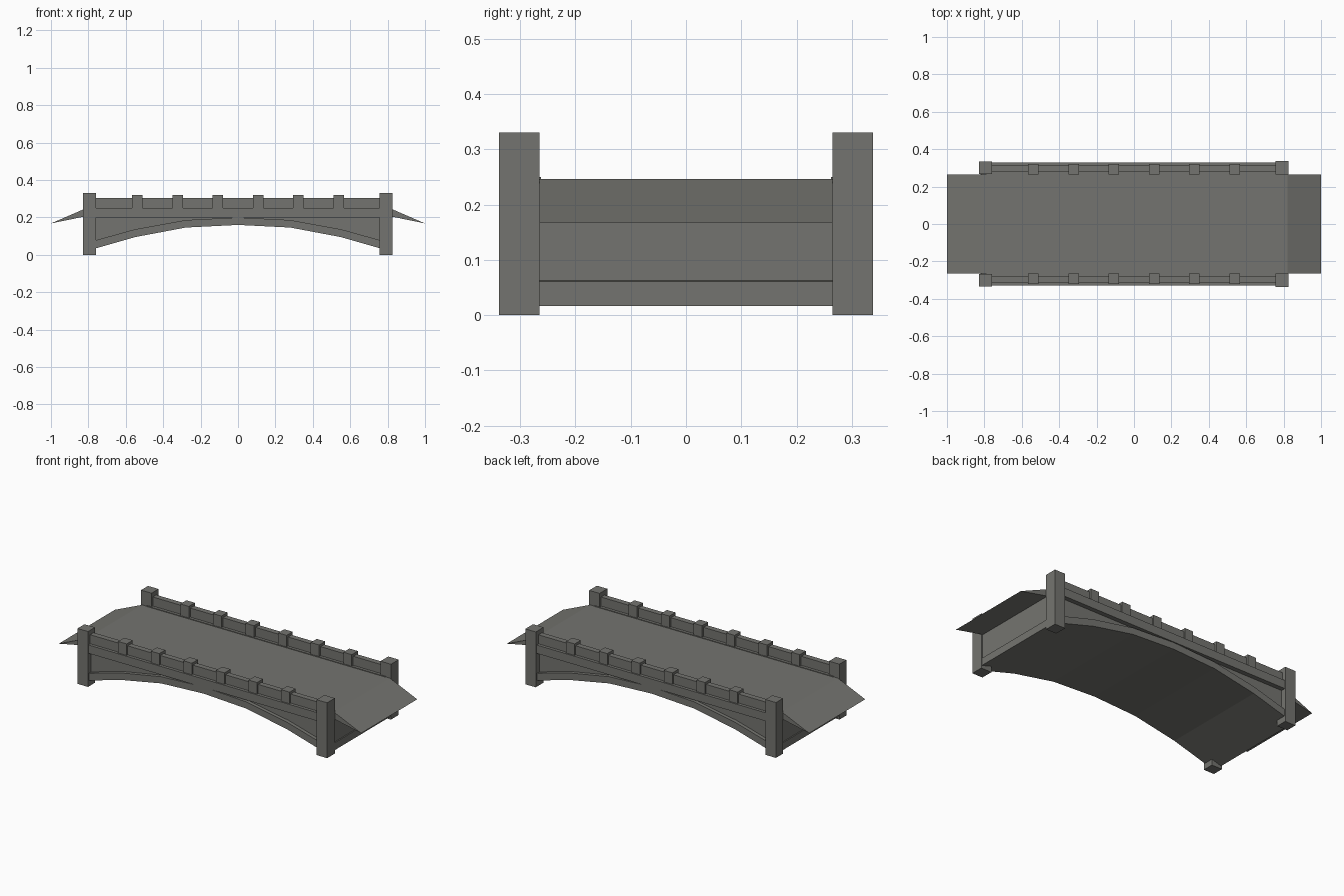
import bpy, bmesh

if "Cube" in bpy.data.objects:
    bpy.data.objects.remove(bpy.data.objects["Cube"])

stone = bpy.data.materials.new("grey_stone")
stone.diffuse_color = (0.175, 0.175, 0.16, 1)
stone.use_nodes = True
stone.node_tree.nodes["Principled BSDF"].inputs["Base Color"].default_value = stone.diffuse_color


def extrude_profile(name, pts, y0, y1):
    """Closed x/z outline extruded between two y positions."""
    bm = bmesh.new()
    face = bm.faces.new([bm.verts.new((x, y0, z)) for x, z in pts])
    ext = bmesh.ops.extrude_face_region(bm, geom=[face])
    verts = [v for v in ext["geom"] if isinstance(v, bmesh.types.BMVert)]
    bmesh.ops.translate(bm, verts=verts, vec=(0, y1 - y0, 0))
    bmesh.ops.recalc_face_normals(bm, faces=bm.faces[:])
    me = bpy.data.meshes.new(name)
    bm.to_mesh(me)
    bm.free()
    me.materials.append(stone)
    ob = bpy.data.objects.new(name, me)
    bpy.context.collection.objects.link(ob)
    return ob


def box(name, x0, x1, y0, y1, z0, z1):
    y0, y1 = sorted((y0, y1))
    return extrude_profile(name, [(x0, z0), (x1, z0), (x1, z1), (x0, z1)], y0, y1)


def mirrored(half):
    """Curve given from the centre outwards, returned from left to right."""
    return [(-x, z) for x, z in reversed(half[1:])] + half


low = mirrored([(0, 0.16), (0.28, 0.146), (0.55, 0.095), (0.822, 0.017)])
high = mirrored([(0, 0.2), (0.28, 0.186), (0.55, 0.137), (0.822, 0.061)])
mid = [(max(-0.817, min(0.817, a[0])), b[1] - 0.01) for a, b in zip(low, high)]

# arch rib, and the recessed wall above it
extrude_profile("arch_rib", low + high[::-1], -0.325, 0.325)
extrude_profile("spandrel_wall", mid + [(0.817, 0.22), (-0.817, 0.22)], -0.303, 0.303)

# deck with sloping ramp ends
extrude_profile("deck", [(-1, 0.168), (-0.82, 0.205), (0.82, 0.205), (1, 0.168),
                         (0.82, 0.246), (-0.82, 0.246)], -0.265, 0.265)

for s, side in ((-1, "front"), (1, "back")):
    # side beam and parapet
    box(side + "_beam", -0.79, 0.79, s * 0.262, s * 0.33, 0.2, 0.25)
    box(side + "_parapet", -0.79, 0.79, s * 0.279, s * 0.312, 0.248, 0.304)
    # small blocks along the parapet
    for i in range(6):
        x = (i - 2.5) * 0.2155
        box(side + "_parapet_block", x - 0.028, x + 0.028, s * 0.265, s * 0.322, 0.249, 0.319)
    # corner posts
    box(side + "_left_post", -0.828, -0.759, s * 0.267, s * 0.333, 0, 0.331)
    box(side + "_right_post", 0.757, 0.826, s * 0.265, s * 0.338, 0, 0.331)
